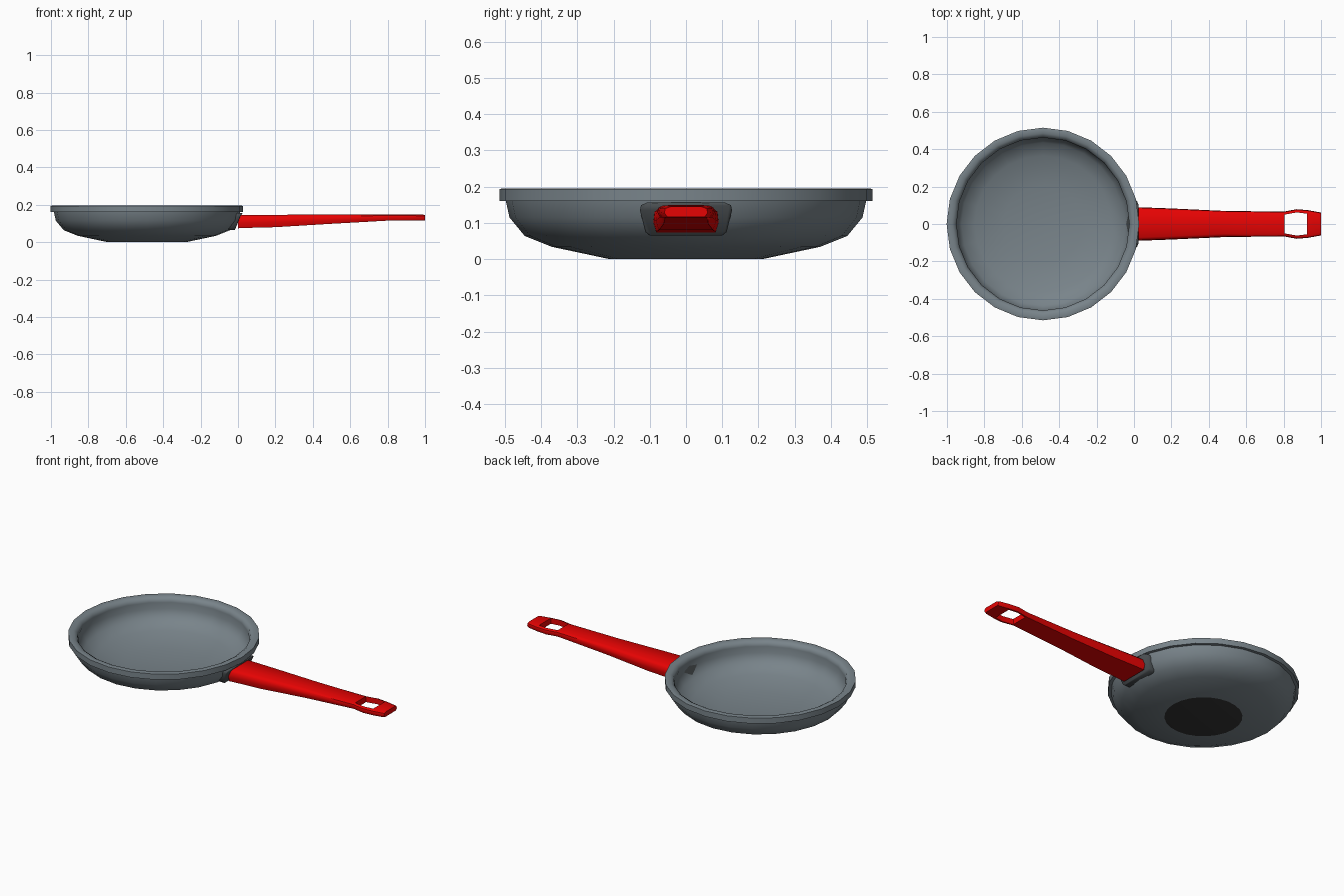
import bpy, bmesh, math

if "Cube" in bpy.data.objects:
    bpy.data.objects.remove(bpy.data.objects["Cube"])


def material(name, rgb):
    m = bpy.data.materials.new(name)
    m.diffuse_color = (*rgb, 1)
    m.use_nodes = True
    m.node_tree.nodes["Principled BSDF"].inputs["Base Color"].default_value = m.diffuse_color
    return m


grey = material("slate_grey", (0.19, 0.23, 0.255))
charcoal = material("bracket_charcoal", (0.07, 0.08, 0.086))
black = material("base_black", (0.035, 0.035, 0.035))
red = material("handle_red", (0.9, 0.001, 0.001))


def loft(name, rings, mats, smooth=35):
    """Skin a list of equal-length point rings and cap both ends."""
    bm = bmesh.new()
    vs = [[bm.verts.new(p) for p in ring] for ring in rings]
    n = len(rings[0])
    for a, b in zip(vs, vs[1:]):
        for i in range(n):
            j = (i + 1) % n
            bm.faces.new((a[i], a[j], b[j], b[i]))
    first = bm.faces.new(vs[0])
    bm.faces.new(vs[-1])
    if len(mats) > 1:
        first.material_index = 1
    bmesh.ops.recalc_face_normals(bm, faces=bm.faces)
    me = bpy.data.meshes.new(name)
    bm.to_mesh(me)
    bm.free()
    for m in mats:
        me.materials.append(m)
    ob = bpy.data.objects.new(name, me)
    bpy.context.collection.objects.link(ob)
    bpy.ops.object.select_all(action='DESELECT')
    ob.select_set(True)
    bpy.context.view_layer.objects.active = ob
    if smooth:
        bpy.ops.object.shade_smooth_by_angle(angle=math.radians(smooth))
    return ob


# Pan body: thin shell profile (radius, height) from outer base, over the rim, to inner floor
CX, SIDES = -0.487, 24
profile = [(0.21, 0), (0.37, 0.034), (0.445, 0.064), (0.487, 0.115), (0.497, 0.16),
           (0.515, 0.16), (0.515, 0.193), (0.508, 0.195), (0.485, 0.194), (0.468, 0.184), (0.462, 0.165),
           (0.467, 0.125), (0.435, 0.075), (0.365, 0.044), (0.21, 0.01)]


def circle(r, z):
    return [(CX + r * math.cos(math.tau * i / SIDES), r * math.sin(math.tau * i / SIDES), z)
            for i in range(SIDES)]


loft("pan_body", [circle(r, z) for r, z in profile], [grey, black], 62)

# Bracket: rounded trapezoid plate that leans and curves with the pan wall
outline = [(0.1, 0.065), (0.112, 0.075), (0.127, 0.135), (0.124, 0.149), (0.108, 0.156)]
outline += [(-y, z) for y, z in reversed(outline)]


def plate(x, lean, scale=1):
    return [(x - (0.156 - z) * lean - 0.8 * y * y, y * scale, 0.11 + (z - 0.11) * scale)
            for y, z in outline]


loft("handle_bracket", [plate(-0.002, 0.45), plate(0.029, 0.45), plate(0.033, 0.45, 0.96)], [charcoal], 60)

# Handle: chamfered sections (x, half width, bottom z, top z)
stations = [(0.0, 0.09, 0.074, 0.144), (0.04, 0.089, 0.076, 0.145), (0.2, 0.083, 0.08, 0.146),
            (0.48, 0.07, 0.097, 0.148), (0.8, 0.066, 0.115, 0.149), (0.87, 0.079, 0.115, 0.149),
            (0.93, 0.074, 0.115, 0.148), (0.99, 0.063, 0.115, 0.147), (1.0, 0.06, 0.117, 0.145)]


def section(x, w, zb, zt):
    h = zt - zb
    half = [(w - 0.008, zb), (w, zb + 0.4 * h), (w - 0.003, zt - 0.2 * h), (w - 0.018, zt)]
    pts = half + [(-y, z) for y, z in reversed(half)]
    return [(x, y, z) for y, z in pts]


handle = loft("handle", [section(*s) for s in stations], [red], 0)

# Hanging hole cut through the handle tip
hole = [(0.805, -0.05), (0.87, -0.062), (0.925, -0.055), (0.925, 0.055), (0.87, 0.062), (0.805, 0.05)]
cutter = loft("hole_cutter", [[(x, y, z) for x, y in hole] for z in (0.05, 0.2)], [red], 0)
cutter.hide_render = True
cut = handle.modifiers.new("hanging_hole", 'BOOLEAN')
cut.operation, cut.solver, cut.object = 'DIFFERENCE', 'EXACT', cutter
bpy.ops.object.select_all(action='DESELECT')
handle.select_set(True)
bpy.context.view_layer.objects.active = handle
bpy.ops.object.modifier_apply(modifier=cut.name)
bpy.data.objects.remove(cutter)
bpy.ops.object.shade_smooth_by_angle(angle=math.radians(50))
